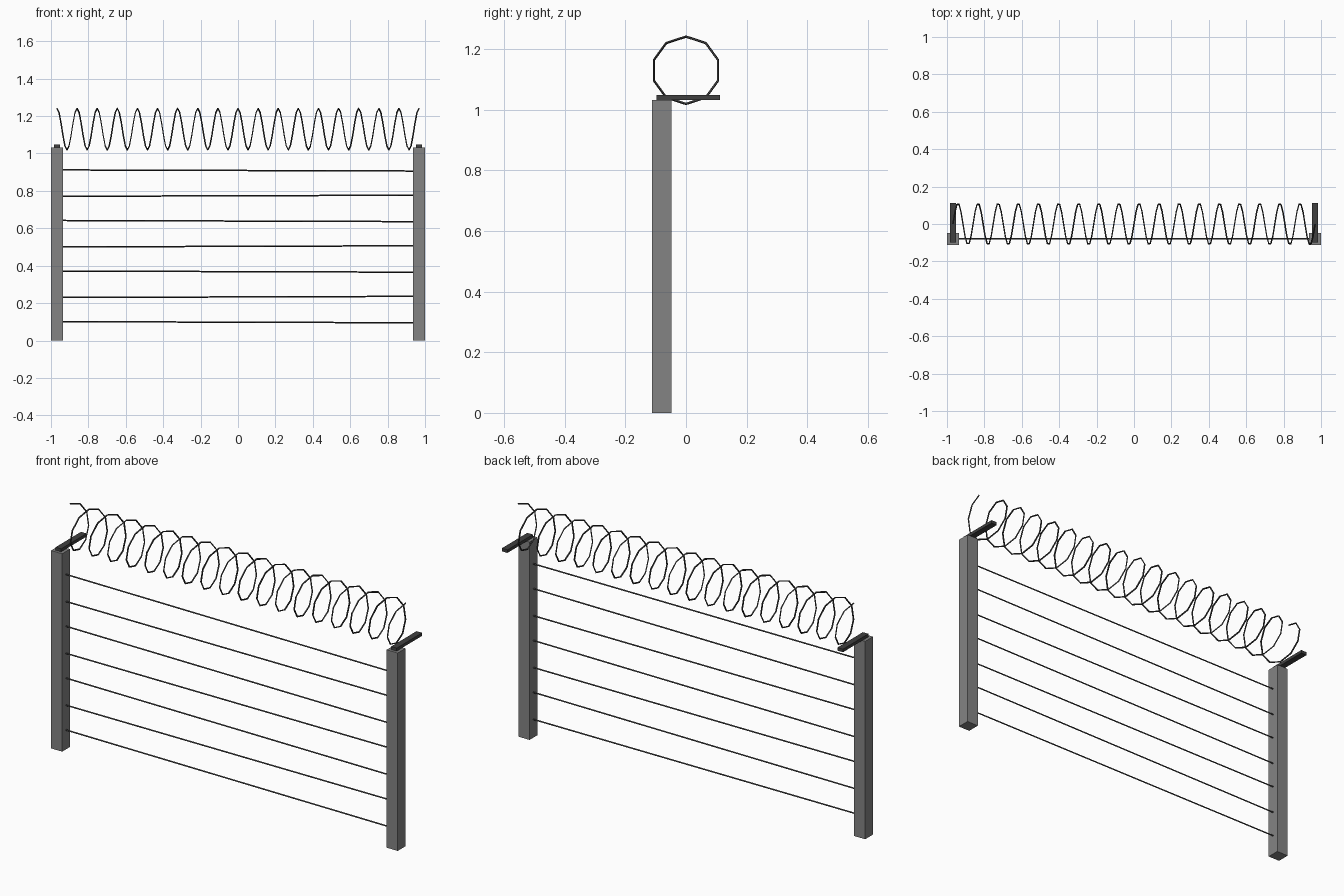
import bpy
from math import sin, cos, pi

if "Cube" in bpy.data.objects:
    bpy.data.objects.remove(bpy.data.objects["Cube"])


def material(name, v):
    m = bpy.data.materials.new(name)
    m.diffuse_color = (v, v, v, 1)
    m.use_nodes = True
    m.node_tree.nodes["Principled BSDF"].inputs["Base Color"].default_value = m.diffuse_color
    return m


post_mat = material("post_grey", 0.23)
dark_mat = material("dark_metal", 0.05)


def box(name, lo, hi, mat):
    bpy.ops.mesh.primitive_cube_add(size=1, location=[(a + b) / 2 for a, b in zip(lo, hi)])
    o = bpy.context.object
    o.name = name
    o.scale = [b - a for a, b in zip(lo, hi)]
    bpy.ops.object.transform_apply(location=False, rotation=False, scale=True)
    o.data.materials.append(mat)


def wire(name, points, radius):
    c = bpy.data.curves.new(name, 'CURVE')
    c.dimensions = '3D'
    c.bevel_depth = radius
    c.bevel_resolution = 0
    c.use_fill_caps = True
    s = c.splines.new('POLY')
    s.points.add(len(points) - 1)
    for p, co in zip(s.points, points):
        p.co = (*co, 1)
    s.use_smooth = False
    c.materials.append(dark_mat)
    o = bpy.data.objects.new(name, c)
    bpy.context.collection.objects.link(o)
    # convert to mesh
    bpy.ops.object.select_all(action='DESELECT')
    o.select_set(True)
    bpy.context.view_layer.objects.active = o
    bpy.ops.object.convert(target='MESH')


# posts with the arms that carry the coil
for side, cx in (("left", -0.968), ("right", 0.968)):
    box(side + "_post", (cx - 0.032, -0.112, 0), (cx + 0.032, -0.048, 1.032), post_mat)
    box(side + "_arm", (cx - 0.016, -0.098, 1.032), (cx + 0.016, 0.112, 1.048), dark_mat)

# straight strands, alternately tilted a little
for i in range(7):
    z = 0.098 + 0.1352 * i
    d = 0.003 if i % 2 == 0 else -0.003
    wire(f"strand_{i + 1}", [(-0.945, -0.08, z + d), (0.945, -0.08, z - d)], 0.004)

# razor coil: ten-sided helix of 18 turns
turns, sides, r = 18, 10, 0.111
n = turns * sides
wire("coil", [(-0.968 + 1.936 * i / n,
               r * sin(2 * pi * i / sides),
               1.130 + r * cos(2 * pi * i / sides)) for i in range(n + 1)], 0.004)
